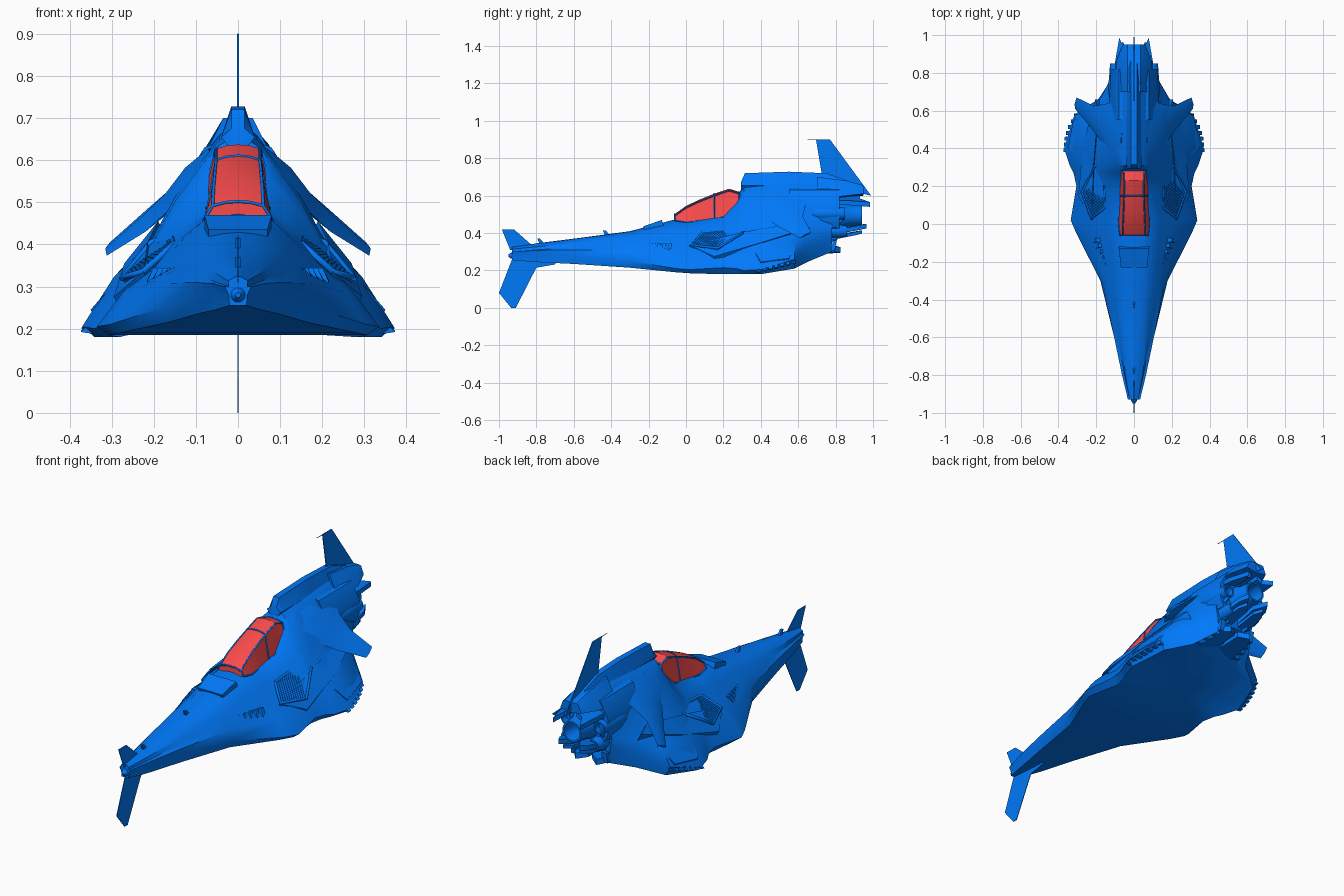
import bpy, bmesh, math
from mathutils import Vector

if "Cube" in bpy.data.objects:
    bpy.data.objects.remove(bpy.data.objects["Cube"])


def material(name, rgb):
    m = bpy.data.materials.new(name)
    m.diffuse_color = (*rgb, 1)
    m.use_nodes = True
    m.node_tree.nodes["Principled BSDF"].inputs["Base Color"].default_value = m.diffuse_color
    return m


BLUE = material("hull_blue", (0.0, 0.19, 0.95))
RED = material("canopy_red", (0.95, 0.07, 0.07))


def finish(name, data, mirror, mat):
    data.materials.append(mat)
    ob = bpy.data.objects.new(name, data)
    bpy.context.collection.objects.link(ob)
    if mirror:
        ob.modifiers.new("mirror", 'MIRROR').use_mirror_merge = False
    return ob


def loft(name, rings, mirror=False, mat=BLUE):
    """Skin equal-length rings of points and cap both ends."""
    bm = bmesh.new()
    vs = [[bm.verts.new(p) for p in r] for r in rings]
    n = len(vs[0])
    for a, b in zip(vs, vs[1:]):
        for i in range(n):
            j = (i + 1) % n
            bm.faces.new((a[i], a[j], b[j], b[i]))
    bm.faces.new(vs[0][::-1])
    bm.faces.new(vs[-1])
    bmesh.ops.recalc_face_normals(bm, faces=bm.faces)
    me = bpy.data.meshes.new(name)
    bm.to_mesh(me)
    bm.free()
    return finish(name, me, mirror, mat)


def prism(name, pts, offset, mirror=False):
    o = Vector(offset)
    return loft(name, [pts, [Vector(p) + o for p in pts]], mirror)


def side_plate(name, yz, thick, x=0, mirror=False):
    return prism(name, [(x - thick / 2, y, z) for y, z in yz], (thick, 0, 0), mirror)


def tube(name, x, z, stations, mirror=False, n=24):
    """Round body along y; stations are (y, radius)."""
    return loft(name, [[(x + r * math.cos(t * math.tau / n), y, z + r * math.sin(t * math.tau / n))
                        for t in range(n)] for y, r in stations], mirror)


def bars(name, lines, r, mirror=False):
    cu = bpy.data.curves.new(name, 'CURVE')
    cu.dimensions = '3D'
    cu.bevel_depth = r
    cu.bevel_resolution = 1
    cu.use_fill_caps = True
    for pts in lines:
        s = cu.splines.new('POLY')
        s.points.add(len(pts) - 1)
        for sp, p in zip(s.points, pts):
            sp.co = (*p, 1)
    return finish(name, cu, mirror, BLUE)


def sym(half, y):
    """Full ring from a half profile of (x, z), bottom to top."""
    return [(x, y, z) for x, z in half] + [(-x, y, z) for x, z in half[::-1] if x > 0]


# Hull: y, bottom z, chine x/z, shoulder x/z, upper edge x/z, top z
hull = [
    (-.93, .255, .022, .28, .022, .30, .012, .32, .325),
    (-.80, .245, .057, .285, .05, .31, .028, .335, .345),
    (-.60, .235, .105, .275, .085, .325, .048, .36, .37),
    (-.30, .215, .178, .25, .135, .345, .068, .40, .41),
    (-.05, .19, .305, .21, .18, .345, .078, .46, .475),
    (.02, .185, .335, .205, .19, .35, .078, .462, .47),
    (.20, .18, .305, .215, .205, .362, .076, .485, .50),
    (.27, .18, .32, .21, .205, .39, .08, .55, .59),
    (.31, .18, .34, .20, .20, .41, .085, .59, .66),
    (.40, .18, .37, .205, .20, .42, .09, .595, .675),
    (.58, .21, .315, .26, .19, .435, .09, .60, .685),
    (.66, .25, .19, .33, .15, .45, .09, .60, .69),
    (.78, .30, .11, .38, .11, .46, .075, .61, .69),
]
rings = []
for y, zb, cx, cz, sx, sz, tx, tz, top in hull:
    mx, mz = (sx + tx) / 2 + .006, (sz + tz) / 2 + .004
    zc = zb + max(0, min(.055, (y - .05) * .16))     # belly rises towards the tail
    rings.append(sym([(0, zc), (cx * .6, zc), (cx * .92, zb), (cx, cz),
                      ((cx + sx) / 2 + .01, (cz + sz) / 2 + .01),
                      (sx, sz), (mx, mz), (tx, tz), (tx * .5, (tz + 2 * top) / 3), (0, top)], y))
loft("hull", rings)

# Canopy: y, top half-width/z, sill half-width/z
canopy = [(-.06, .06, .492, .075, .468), (0, .058, .535, .081, .458), (.07, .055, .568, .078, .463),
          (.15, .052, .60, .074, .472), (.23, .052, .627, .073, .495), (.285, .056, .61, .072, .55)]
loft("canopy_glass", [sym([(0, bz - .02), (bw, bz), (tw, tz), (tw * .5, tz + .008), (0, tz + .01)], y)
                      for y, tw, tz, bw, bz in canopy], mat=RED)
tops = [(tw, y, tz) for y, tw, tz, bw, bz in canopy]
sills = [(bw, y, bz) for y, tw, tz, bw, bz in canopy]
frames = [tops, sills]
for i in (0, 3, 5):
    w, y, z = tops[i]
    frames.append([sills[i], tops[i], (w * .5, y, z + .008), (0, y, z + .01)])
bars("canopy_frame", frames, .004, True)

# Forward deck panel and side vents
prism("deck_panel", [(-.07, -.23, .435), (.07, -.23, .435), (.08, -.13, .47), (-.08, -.13, .47)], (0, .02, -.05))
for i in range(5):
    y = -.22 + i * .03
    x = .168 + i * .012
    prism(f"nose_vent_{i}", [(x, y, .31), (x, y + .018, .315), (x - .015, y + .026, .345),
                             (x - .015, y + .006, .345)], (-.03, 0, -.005), True)

# Nose sensor, fins and antennas
tube("nose_sensor", 0, .28, [(-.95, .006), (-.935, .016), (-.90, .024), (-.83, .03), (-.74, .02)])
side_plate("nose_upper_fin", [(-.985, .42), (-.92, .42), (-.835, .345), (-.80, .32), (-.94, .31)], .003)
side_plate("nose_lower_fin", [(-.93, .26), (-1, .08), (-.935, 0), (-.91, 0), (-.80, .215), (-.70, .232), (-.69, .26)], .003)
for y, z in ((-.43, .38), (-.78, .335)):
    side_plate("antenna", [(y - .015, z + .035), (y, z + .035), (y + .03, z), (y, z)], .012)

# Intake housing with slatted grille on each flank
intake = [(.15, .09, .402), (.155, .27, .42), (.205, .31, .405), (.275, .17, .32), (.225, .03, .335)]
prism("intake_bed", intake, (-.03, 0, -.06), True)
bars("intake_rim", [intake + intake[:1]], .008, True)
slats = []
for i in range(1, 12):
    t = i / 12
    slats.append([Vector(intake[0]).lerp(Vector(intake[1]), t), Vector(intake[4]).lerp(Vector(intake[3]), t)])
bars("intake_slats", slats, .005, True)

# Flank strakes and armour plates
prism("flank_strake", [(.225, .02, .335), (.295, .15, .275), (.27, .42, .355), (.205, .66, .43), (.19, .60, .455),
                       (.215, .3, .405)], (-.03, 0, -.05), True)
prism("rear_armour", [(.26, .34, .345), (.35, .40, .245), (.322, .55, .265), (.24, .60, .37)], (-.02, 0, -.04), True)

# Toothed ribs on the rear chine
for i in range(7):
    t = i / 6
    x, y, z = .37 - .055 * t * t, .39 + .185 * t, .192 + .045 * t
    prism(f"chine_rib_{i}", [(x + .003, y - .01, z), (x + .003, y + .01, z + .003), (x - .04, y + .012, z + .05),
                             (x - .04, y - .008, z + .045)], (-.04, 0, -.006), True)

# Swept drooping wings: x, leading y/z, trailing y/z, half thickness
wing = [(.05, .27, .57, .68, .63, .034), (.11, .32, .54, .65, .58, .026),
        (.16, .42, .485, .635, .535, .018), (.22, .50, .43, .625, .487, .013), (.312, .61, .373, .67, .405, .005)]
wing_rings = []
for x, ly, lz, ty, tz, h in wing:
    m = Vector((x, ly * .6 + ty * .4, lz * .6 + tz * .4))
    n = Vector((h * .6, 0, h))
    wing_rings.append([(x, ly, lz), m + n, (x - .008, ty, tz), m - n])
loft("drooped_wing", wing_rings, True)

# Dorsal spine and tail fin
loft("dorsal_spine", [sym([(0, .6), (.04, .655 if y < .8 else .64), (.016, z), (0, z)], y)
                      for y, z in ((.295, .675), (.315, .72), (.55, .728), (.75, .72), (.92, .66))])
side_plate("tail_fin", [(.695, .9), (.77, .9), (.99, .60), (.90, .62), (.73, .69)], .004)
bars("tail_probe", [[(0, .65, .899), (0, .71, .898)]], .0015)

# Rear engine group
loft("engine_block", [sym([(0, .42), (w * .8, .42), (w, .47), (w, .55), (.08, .63), (0, .66)], y)
                      for y, w in ((.55, .12), (.66, .13), (.82, .125))])
loft("tail_boom", [sym([(0, b), (w, b + .01), (w * .75, b + .05), (.035, t), (0, t)], y)
                   for y, w, b, t in ((.70, .10, .57, .70), (.86, .095, .59, .68), (.95, .06, .60, .655))])
prism("tail_prong", [(.02, .76, .575), (.105, .76, .55), (.10, .86, .55), (.078, .985, .54), (.05, .93, .56),
                     (.02, .93, .575)], (0, 0, .025), True)
tube("main_nozzle", 0, .495, [(.7, .07), (.84, .072), (.86, .062), (.94, .054), (.94, .045), (.83, .04)])
tube("side_nozzle", .095, .505, [(.56, .02), (.66, .036), (.72, .042), (.79, .036), (.85, .032), (.85, .024), (.8, .02)], True)
tube("small_nozzle", .07, .41, [(.66, .035), (.82, .036), (.86, .028), (.86, .02), (.8, .018)], True, 16)
prism("exhaust_plate", [(.02, .72, .40), (.10, .70, .40), (.085, .92, .44), (.06, .965, .45), (.02, .90, .44)],
      (0, 0, -.025), True)
prism("lower_flap", [(.02, .70, .375), (.09, .70, .365), (.075, .90, .405), (.05, .94, .415), (.02, .90, .405)],
      (0, 0, -.018), True)
prism("ventral_flap", [(.01, .64, .33), (.11, .62, .31), (.09, .79, .33), (.06, .825, .325), (.01, .79, .335)],
      (0, 0, -.03), True)
for i in range(4):
    y = .64 + i * .045
    side_plate(f"ventral_rib_{i}", [(y, .28 + i * .008), (y + .02, .28 + i * .008), (y + .03, .36), (y + .01, .36)],
               .03, .12 - i * .01, True)
bars("exhaust_pipe", [[(.11, .64, .44), (.12, .72, .42), (.10, .80, .44), (.09, .84, .48)],
                      [(.05, .74, .35), (.06, .80, .37), (.05, .83, .42)]], .011, True)

# Smooth shading with sharp edges kept
for ob in bpy.context.scene.objects:
    if ob.type == 'MESH':
        ob.select_set(True)
        bpy.context.view_layer.objects.active = ob
bpy.ops.object.shade_smooth_by_angle(angle=math.radians(32))
